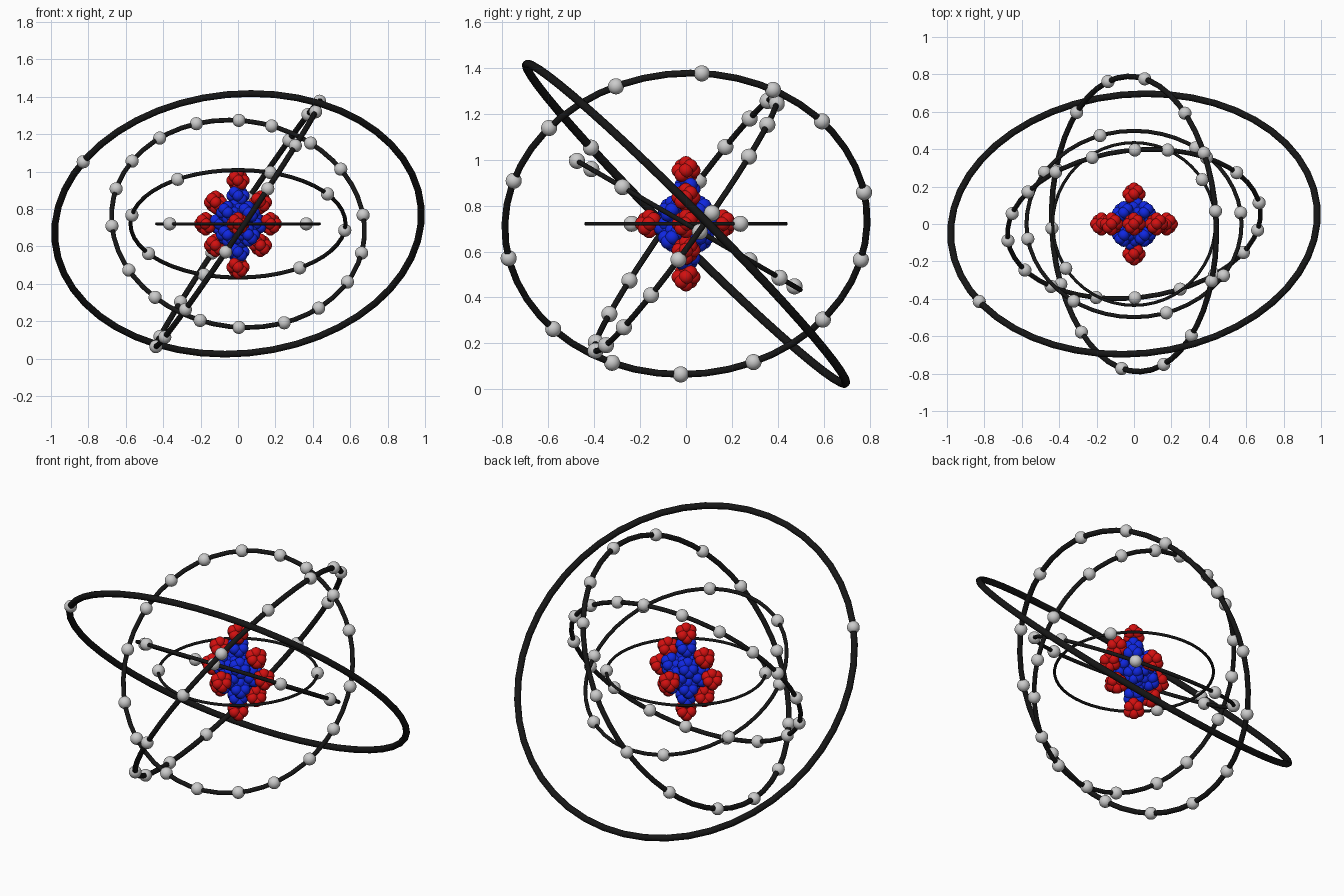
import bpy, bmesh
from math import radians, cos, sin
from mathutils import Vector, Matrix

if "Cube" in bpy.data.objects:
    bpy.data.objects.remove(bpy.data.objects["Cube"])

CENTER = Vector((0, 0, 0.721))


def material(name, rgb):
    m = bpy.data.materials.new(name)
    m.diffuse_color = (*rgb, 1)
    m.use_nodes = True
    m.node_tree.nodes["Principled BSDF"].inputs["Base Color"].default_value = m.diffuse_color
    return m


BLACK = material("black", (0.008, 0.008, 0.008))
RED = material("red", (0.65, 0.005, 0.005))
BLUE = material("blue", (0.005, 0.02, 0.75))


def spheres(name, points, radius, segs, rings, mat=None):
    """One object holding a smooth ball at every point."""
    bm = bmesh.new()
    for p in points:
        bmesh.ops.create_uvsphere(bm, u_segments=segs, v_segments=rings, radius=radius,
                                  matrix=Matrix.Translation(p))
    for f in bm.faces:
        f.smooth = True
    me = bpy.data.meshes.new(name)
    bm.to_mesh(me)
    bm.free()
    ob = bpy.data.objects.new(name, me)
    ob.location = CENTER
    bpy.context.collection.objects.link(ob)
    if mat:
        me.materials.append(mat)


def orbit(name, radius, normal, missing, angles):
    """Ring in a tilted plane; electrons by their angle seen along the missing axis."""
    n = Vector(normal).normalized()
    bpy.ops.mesh.primitive_torus_add(major_radius=radius, minor_radius=radius * 0.0188,
                                     major_segments=48, minor_segments=12, location=CENTER,
                                     rotation=n.to_track_quat('Z', 'Y').to_euler())
    ring = bpy.context.object
    ring.name = name + "_ring"
    ring.data.materials.append(BLACK)
    bpy.ops.object.shade_smooth_by_angle(angle=radians(40))
    u, v = [i for i in range(3) if i != missing]
    points = []
    for a in angles:
        p = Vector((0, 0, 0))
        p[u], p[v] = cos(radians(a)), sin(radians(a))
        p[missing] = -n.dot(p) / n[missing]
        points.append(p.normalized() * radius)
    spheres(name + "_electrons", points, 0.035, 24, 16)


# Orbits, inside to outside
orbit("first", 0.435, (0, 0, 1), 2, (33, 213))
orbit("second", 0.575, (0, 0.577, 1), 2, (6, 51, 111, 150, 188, 232, 290, 330))
orbit("third", 0.68, (0.167, -1.4, 1), 1,
      (4, 28, 48, 71, 89.5, 112.6, 132.4, 149.4, 164, 181, 203, 221.6, 248.6, 270.5,
       295, 313.7, 332, 346.7))
orbit("fourth", 0.79, (1, 0.045, -0.67), 0,
      (10, 37, 57, 84, 117, 145, 166, 191, 218.4, 242, 268, 296, 325, 348.4))
orbit("outer", 0.983, (-0.1, 1, 1), 2, (206.6,))

# Small clump of touching balls, repeated through the nucleus
CLUMP = [Vector(d) * 0.032 for d in
         ((1, 0, 0), (-1, 0, 0), (0, 1, 0), (0, -1, 0), (0, 0, 1), (0, 0, -1),
          (.6, .6, .6), (-.6, .6, -.6), (.6, -.6, -.6), (-.6, -.6, .6))]


def clumps(name, centers, mat):
    spheres(name, [Vector(c) + d for c in centers for d in CLUMP], 0.031, 14, 9, mat)


S = (-1, 1)
# Red clumps on the six ends and four diagonals
reds = [(s * 0.173, 0, 0) for s in S] + [(0, s * 0.16, 0) for s in S]
reds += [(0, 0, s * 0.232) for s in S]
reds += [(s * 0.12, 0, t * 0.115) for s in S for t in S]
clumps("protons", reds, RED)

# Blue clumps filling the core
blues = [(0, 0, 0)] + [(s * 0.1, 0, 0) for s in S] + [(0, s * 0.09, 0) for s in S]
blues += [(0, 0, s * z) for s in S for z in (0.08, 0.15)]
blues += [(s * 0.055, t * 0.06, r * 0.06) for s in S for t in S for r in S]
clumps("neutrons", blues, BLUE)
